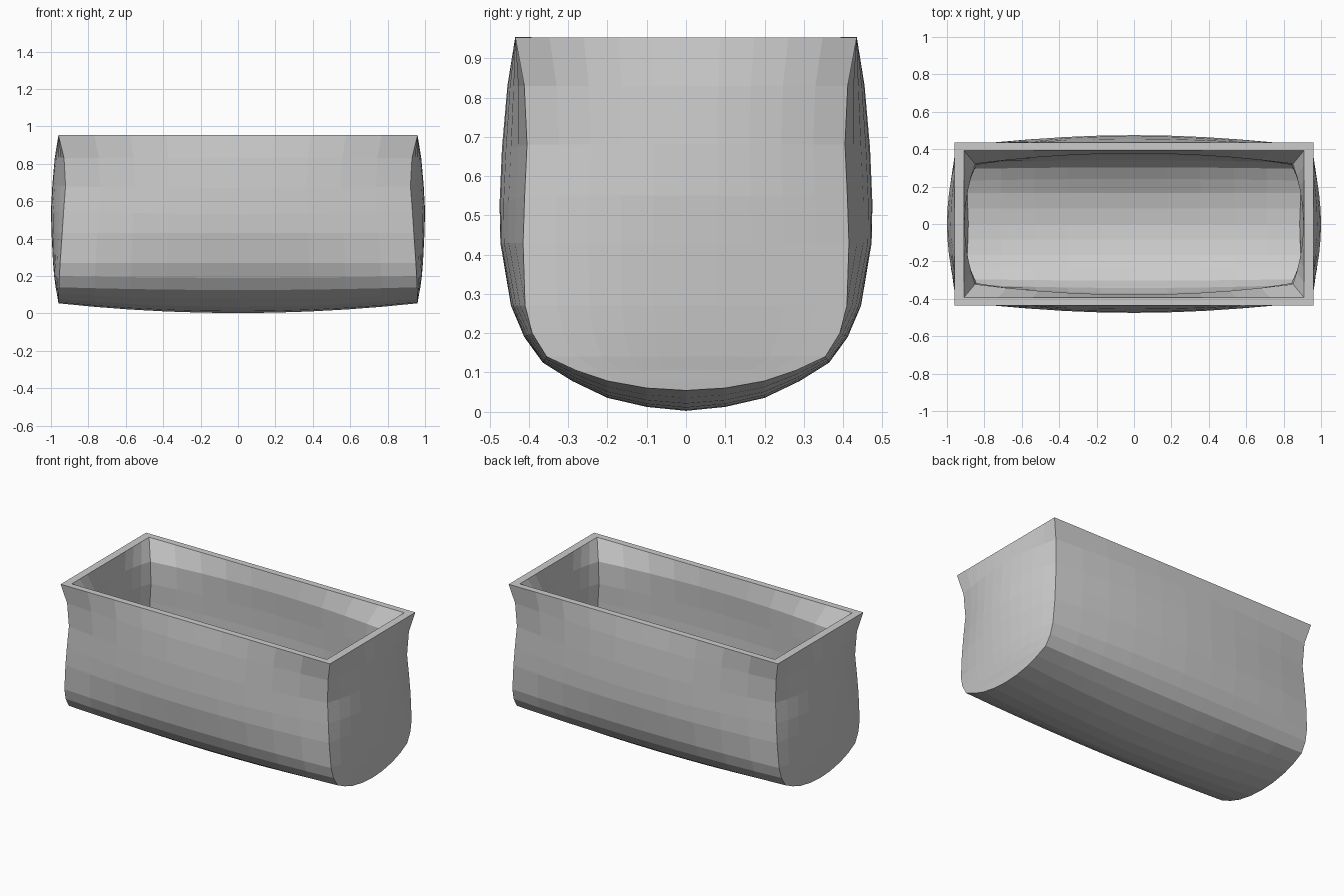
import bpy, bmesh

if "Cube" in bpy.data.objects:
    bpy.data.objects.remove(bpy.data.objects["Cube"])

# Half profile rows, rim to keel: mid y, mid z, end y, end z, corner x, end-bulge x
ROWS = [
    (0.435, 0.955, 0.435, 0.953, 0.960, 0.960),
    (0.455, 0.830, 0.412, 0.830, 0.930, 0.980),
    (0.469, 0.670, 0.405, 0.680, 0.922, 0.993),
    (0.475, 0.530, 0.411, 0.550, 0.932, 1.000),
    (0.473, 0.430, 0.415, 0.430, 0.940, 0.997),
    (0.446, 0.270, 0.410, 0.270, 0.951, 0.989),
    (0.412, 0.190, 0.392, 0.200, 0.955, 0.983),
    (0.365, 0.125, 0.355, 0.140, 0.958, 0.975),
    (0.290, 0.078, 0.280, 0.105, 0.960, 0.968),
    (0.200, 0.035, 0.200, 0.078, 0.960, 0.964),
    (0.100, 0.012, 0.100, 0.060, 0.960, 0.961),
    (0.000, 0.002, 0.000, 0.054, 0.960, 0.960),
]
STEPS = 10
TOP = 0.955


def inner_rows():
    """Shrink the outer rows to get the cavity, pinched at its corners."""
    out = []
    for i, (my, mz, ey, ez, cx, bx) in enumerate(ROWS):
        pinch = 0.02 if 0 < i < 6 else 0.0
        k = 0.905 if i == 0 else 0.83
        out.append((my * k, TOP - (TOP - mz) * 0.915,
                    ey * k - pinch, TOP - (TOP - ez) * 0.925,
                    cx - (0.05 if i == 0 else 0.07) - pinch * 0.5,
                    bx - (0.05 if i == 0 else 0.075)))
    return out


def grid_faces(bm, rows):
    verts = [[bm.verts.new(p) for p in row] for row in rows]
    for a, b in zip(verts, verts[1:]):
        for j in range(len(a) - 1):
            bm.faces.new((a[j], a[j + 1], b[j + 1], b[j]))


def add_skin(bm, rows):
    ts = [-1 + 2 * j / STEPS for j in range(STEPS + 1)]
    # Long U-shaped belly
    for side in (-1, 1):
        grid_faces(bm, [[(t * cx,
                          side * (my + (ey - my) * t * t),
                          mz + (ez - mz) * t * t) for t in ts]
                        for my, mz, ey, ez, cx, bx in rows])
    # Bulging end walls
    for end in (-1, 1):
        grid_faces(bm, [[(end * (cx + (bx - cx) * (1 - t * t)), t * ey, ez)
                         for t in ts]
                        for my, mz, ey, ez, cx, bx in rows])
    # The keel and end rows meet the belly
    bmesh.ops.remove_doubles(bm, verts=bm.verts[:], dist=0.0005)


bm = bmesh.new()
add_skin(bm, ROWS)
add_skin(bm, inner_rows())
bmesh.ops.dissolve_degenerate(bm, dist=0.0005, edges=bm.edges[:])
# Rim joining outer skin and cavity
rim = [e for e in bm.edges if e.is_boundary]
bmesh.ops.bridge_loops(bm, edges=rim)
bmesh.ops.recalc_face_normals(bm, faces=bm.faces[:])

# Faceted shell, left flat shaded
mesh = bpy.data.meshes.new("trough")
bm.to_mesh(mesh)
bm.free()
trough = bpy.data.objects.new("trough", mesh)
bpy.context.collection.objects.link(trough)
